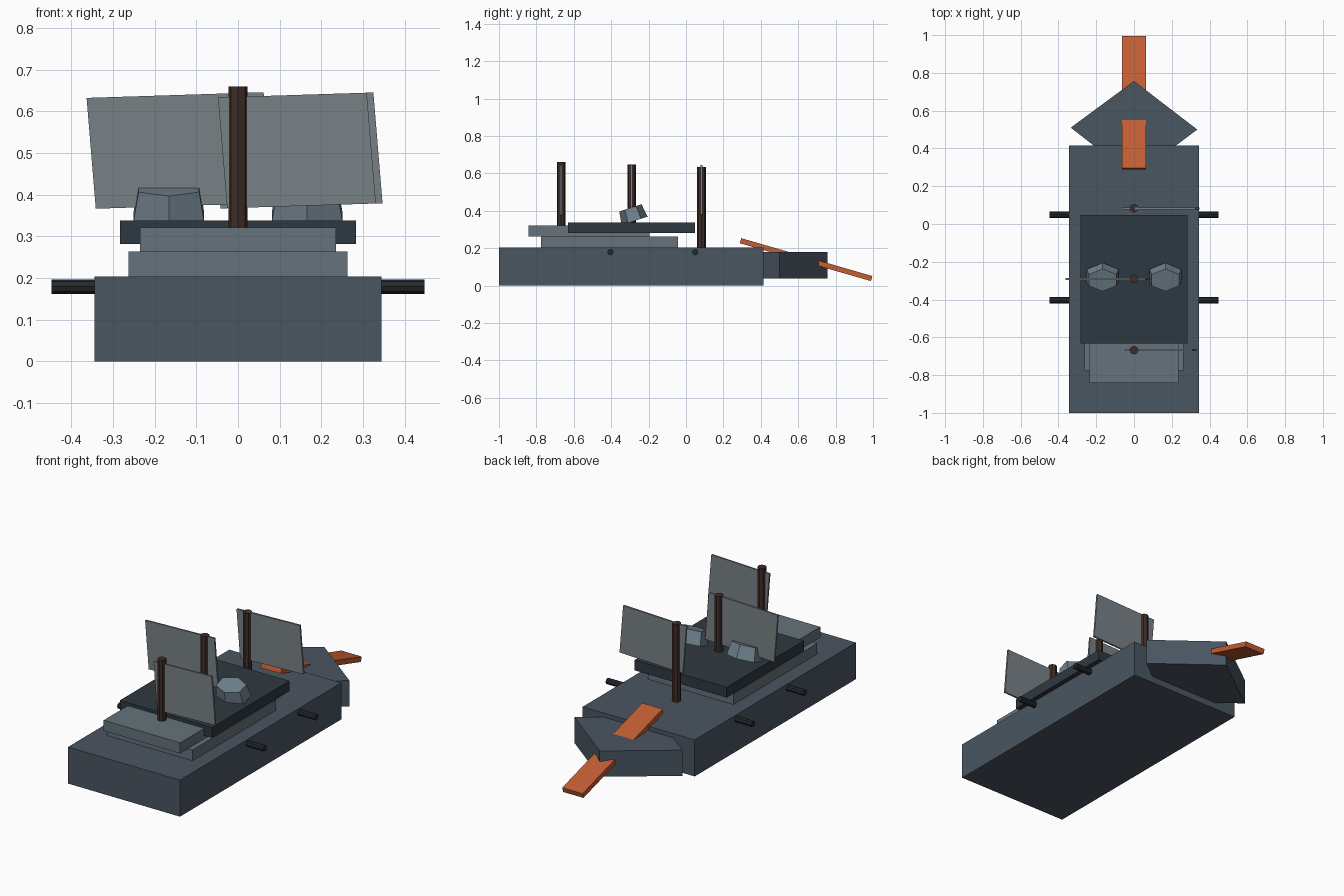
import bpy, bmesh
from math import radians
from mathutils import Matrix, Vector

if "Cube" in bpy.data.objects:
    bpy.data.objects.remove(bpy.data.objects["Cube"])


def paint(name, rgb):
    m = bpy.data.materials.new(name)
    m.diffuse_color = (*rgb, 1)
    m.use_nodes = True
    m.node_tree.nodes["Principled BSDF"].inputs["Base Color"].default_value = m.diffuse_color
    return m


SLATE = paint("slate", (0.068, 0.092, 0.12))
STEEL = paint("steel", (0.13, 0.17, 0.20))
DARK = paint("dark_steel", (0.028, 0.04, 0.052))
BLACK = paint("gunmetal", (0.017, 0.022, 0.026))
FUNNEL = paint("blue_grey", (0.16, 0.22, 0.26))
WOOD = paint("brown_wood", (0.05, 0.027, 0.02))
CLOTH = paint("grey_cloth", (0.19, 0.22, 0.24))
ORANGE = paint("orange", (0.55, 0.11, 0.035))


def finish(name, bm, mat, matrix=None):
    bmesh.ops.recalc_face_normals(bm, faces=bm.faces)
    mesh = bpy.data.meshes.new(name)
    bm.to_mesh(mesh)
    bm.free()
    mesh.materials.append(mat)
    if matrix is not None:
        mesh.transform(matrix)
    ob = bpy.data.objects.new(name, mesh)
    bpy.context.collection.objects.link(ob)
    return ob


def block(name, mat, matrix):
    bm = bmesh.new()
    bmesh.ops.create_cube(bm, size=1)
    return finish(name, bm, mat, matrix)


def box(name, mat, half_x, y, z):
    size = Matrix.Diagonal((2 * half_x, y[1] - y[0], z[1] - z[0], 1))
    block(name, mat, Matrix.Translation((0, sum(y) / 2, sum(z) / 2)) @ size)


def cone(name, mat, sides, r1, r2, depth, matrix):
    bm = bmesh.new()
    bmesh.ops.create_cone(bm, cap_ends=True, segments=sides,
                          radius1=r1, radius2=r2, depth=depth)
    return finish(name, bm, mat, matrix)


# Hull and stacked decks
box("hull", SLATE, 0.344, (-1.0, 0.415), (0, 0.203))
box("lower_deck", STEEL, 0.263, (-0.775, -0.042), (0.203, 0.263))
box("forward_deck", STEEL, 0.235, (-0.843, -0.195), (0.262, 0.321))
box("upper_deck", DARK, 0.283, (-0.632, 0.047), (0.281, 0.338))

# Diamond-shaped prism at the pointed end
bm = bmesh.new()
outline = [(-0.335, 0.51), (0, 0.25), (0.335, 0.50), (0, 0.757)]
face = bm.faces.new([bm.verts.new((x, y, 0.037)) for x, y in outline])
ext = bmesh.ops.extrude_face_region(bm, geom=[face])
bmesh.ops.translate(bm, vec=(0, 0, 0.143),
                    verts=[v for v in ext["geom"] if isinstance(v, bmesh.types.BMVert)])
finish("pointed_end", bm, SLATE)

# Sloping ram plank
block("ram_plank", ORANGE, Matrix.Translation((0, 0.642, 0.139))
      @ Matrix.Rotation(radians(-16.1), 4, 'X')
      @ Matrix.Diagonal((0.125, 0.73, 0.028, 1)))

# Masts with slightly skewed flat sails
for name, y, bottom, top, sail_x, width in [
        ("front", -0.668, 0.23, 0.66, 0.1415, 0.357),
        ("middle", -0.291, 0.22, 0.647, -0.14, 0.425),
        ("rear", 0.083, 0.20, 0.635, 0.1415, 0.389)]:
    cone(name + "_mast", WOOD, 8, 0.023, 0.023, top - bottom,
         Matrix.Translation((0, y, (top + bottom) / 2)))
    skew = Matrix(((width, 0, -0.022, sail_x),
                   (0, 0.01, 0, y),
                   (0.032 * width, 0, 0.266, 0.506),
                   (0, 0, 0, 1)))
    block(name + "_sail", CLOTH, skew)

# Funnels and side guns, mirrored left and right
for side, s in (("left", -1), ("right", 1)):
    cone(side + "_funnel", FUNNEL, 6, 0.098, 0.084, 0.073,
         Matrix.Translation((0.166 * s, -0.286, 0.381))
         @ Matrix.Rotation(radians(18), 4, 'X')
         @ Matrix.Diagonal((1, 0.745, 1, 1)))
    for place, y in (("front", -0.404), ("rear", 0.049)):
        cone(f"{side}_{place}_gun", BLACK, 8, 0.017, 0.017, 0.2,
             Matrix.Translation((0.348 * s, y, 0.179))
             @ Matrix.Rotation(radians(90), 4, 'Y'))
